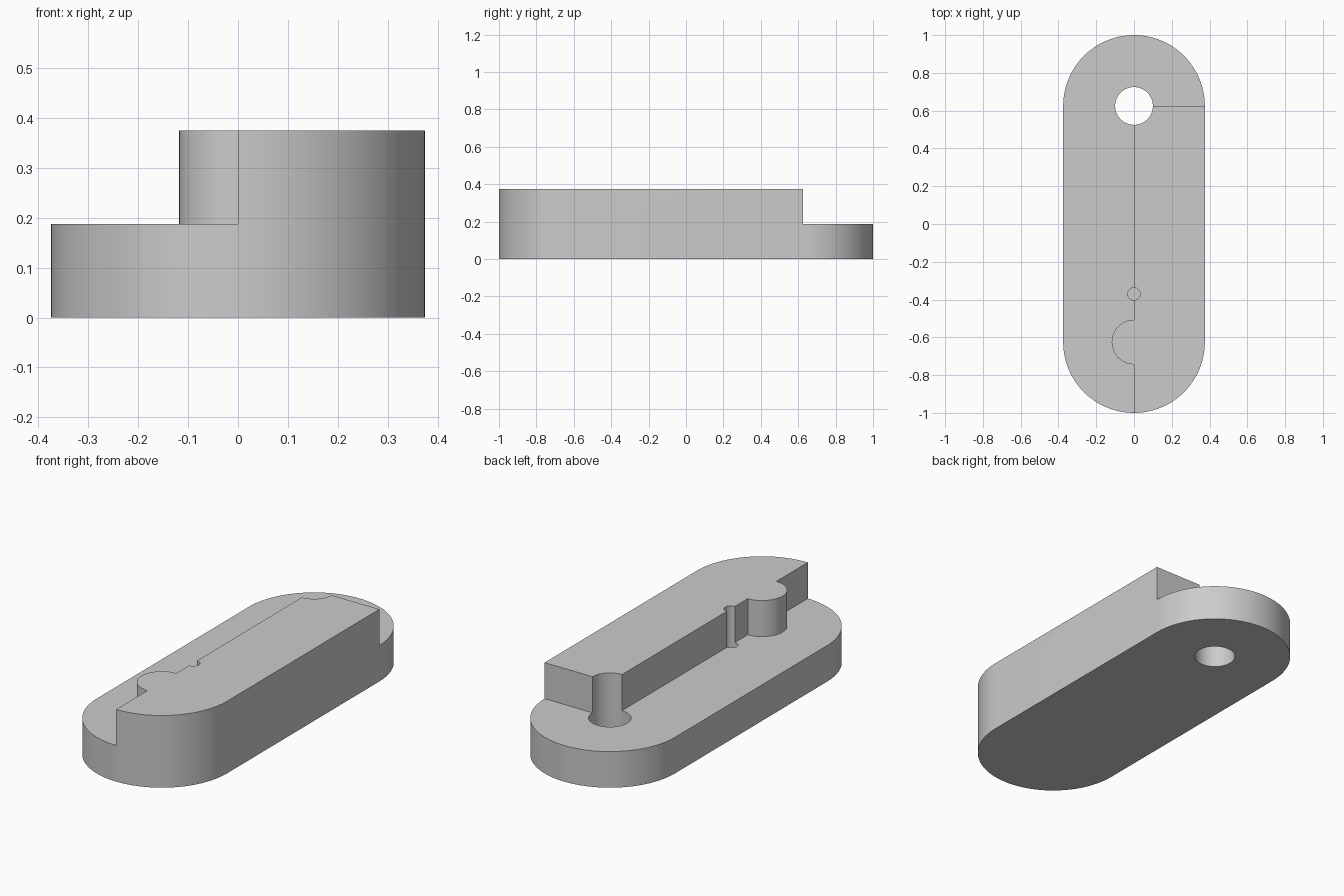
import bpy, bmesh
from math import pi, cos, sin

cube = bpy.data.objects.get("Cube")
if cube:
    bpy.data.objects.remove(cube, do_unlink=True)

RADIUS, END_Y = 0.375, 0.625
HEIGHT, STEP = 0.375, 0.1875

grey = bpy.data.materials.new("plain grey")
grey.use_nodes = True
color = (0.6, 0.6, 0.6, 1)
grey.diffuse_color = color
grey.node_tree.nodes["Principled BSDF"].inputs["Base Color"].default_value = color


def arc(y, r, start, end, steps):
    """Points on an arc centred on the long axis."""
    angles = [start + (end - start) * i / steps for i in range(steps + 1)]
    return [(r * cos(a), y + r * sin(a)) for a in angles]


def prism(name, outline, bottom, top):
    """Extrude a flat outline between two heights."""
    bm = bmesh.new()
    face = bm.faces.new([bm.verts.new((x, y, bottom)) for x, y in outline])
    new = bmesh.ops.extrude_face_region(bm, geom=[face])["geom"]
    verts = [v for v in new if isinstance(v, bmesh.types.BMVert)]
    bmesh.ops.translate(bm, verts=verts, vec=(0, 0, top - bottom))
    bmesh.ops.recalc_face_normals(bm, faces=bm.faces)
    mesh = bpy.data.meshes.new(name)
    bm.to_mesh(mesh)
    bm.free()
    mesh.materials.append(grey)
    obj = bpy.data.objects.new(name, mesh)
    bpy.context.collection.objects.link(obj)
    return obj


# Rounded link body at full height
link = prism("half_lap_link", arc(END_Y, RADIUS, 0, pi, 48)
             + arc(-END_Y, RADIUS, pi, 2 * pi, 48), 0, HEIGHT)

# Step cutter: leaves the raised half with its round boss
step_outline = ([(0, -1.2)] + arc(-END_Y, 0.118, 1.5 * pi, 0.5 * pi, 32)
                + [(0, END_Y), (1, END_Y), (1, 1.2), (-1, 1.2), (-1, -1.2)])
cutters = [prism("step_cutter", step_outline, STEP, 1)]

# Through hole at the back and blind pin hole beside the wall
cutters.append(prism("pivot_hole_cutter", arc(END_Y, 0.1, 0, 2 * pi, 48)[:-1], -0.5, 1))
cutters.append(prism("pin_hole_cutter", arc(-0.37, 0.033, 0, 2 * pi, 32)[:-1], 0.1, 1))

for cutter in cutters:
    cutter.hide_render = True
    mod = link.modifiers.new(cutter.name, "BOOLEAN")
    mod.operation, mod.solver, mod.object = "DIFFERENCE", "EXACT", cutter

# Bake the cuts and discard the cutters
graph = bpy.context.evaluated_depsgraph_get()
result = bpy.data.meshes.new_from_object(link.evaluated_get(graph))
link.modifiers.clear()
link.data = result
for cutter in cutters:
    bpy.data.objects.remove(cutter, do_unlink=True)

# Smooth curved walls, crisp edges
bpy.ops.object.select_all(action="DESELECT")
link.select_set(True)
bpy.context.view_layer.objects.active = link
bpy.ops.object.shade_smooth_by_angle(angle=pi / 6)
